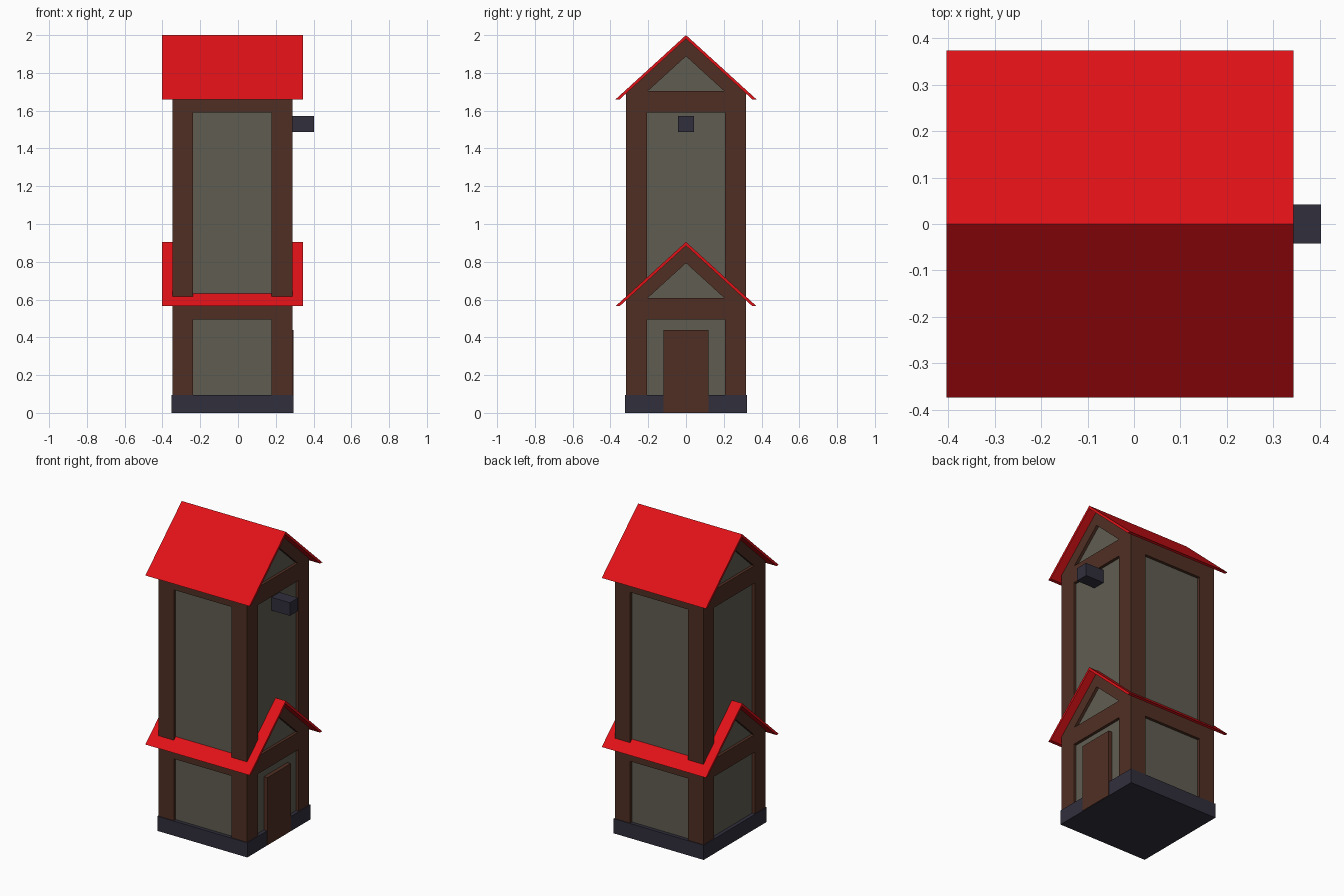
import bpy, bmesh
from math import pi
from mathutils import Matrix, Vector

if "Cube" in bpy.data.objects:
    bpy.data.objects.remove(bpy.data.objects["Cube"])

CX = -0.03            # tower axis in x
HW = 0.3175           # half width over the timber frame
CORE = 0.299          # half width of the recessed plaster
SLOPE = 0.34 / 0.373  # roof pitch
ROOF_T = 0.02         # vertical roof thickness
TO_X = Matrix(((0, 0, 1), (1, 0, 0), (0, 1, 0))).to_4x4()  # profile (y, z) extruded along x


def material(name, rgb):
    m = bpy.data.materials.new(name)
    m.diffuse_color = (*rgb, 1)
    m.use_nodes = True
    m.node_tree.nodes["Principled BSDF"].inputs["Base Color"].default_value = m.diffuse_color
    return m


RED = material("red_tiles", (0.75, 0.006, 0.009))
TIMBER = material("timber", (0.08, 0.028, 0.017))
PLASTER = material("plaster", (0.115, 0.11, 0.083))
STONE = material("dark_stone", (0.03, 0.028, 0.046))


def box(name, lo, hi, mat):
    lo, hi = Vector(lo), Vector(hi)
    bm = bmesh.new()
    bmesh.ops.create_cube(bm, size=1)
    bmesh.ops.scale(bm, vec=hi - lo, verts=bm.verts)
    bmesh.ops.translate(bm, vec=(lo + hi) / 2, verts=bm.verts)
    me = bpy.data.meshes.new(name)
    bm.to_mesh(me)
    bm.free()
    me.materials.append(mat)
    ob = bpy.data.objects.new(name, me)
    bpy.context.collection.objects.link(ob)
    return ob


def plate(name, loops, depth, matrix, mat):
    """Flat outline with holes, extruded by depth about its plane."""
    cu = bpy.data.curves.new(name, 'CURVE')
    cu.dimensions = '2D'
    cu.fill_mode = 'BOTH'
    cu.extrude = depth / 2
    for pts in loops:
        sp = cu.splines.new('POLY')
        sp.points.add(len(pts) - 1)
        for p, (u, v) in zip(sp.points, pts):
            p.co = (u, v, 0, 1)
        sp.use_cyclic_u = True
    tmp = bpy.data.objects.new(name + "_outline", cu)
    bpy.context.collection.objects.link(tmp)
    deps = bpy.context.evaluated_depsgraph_get()
    me = bpy.data.meshes.new_from_object(tmp.evaluated_get(deps))
    bpy.data.objects.remove(tmp)
    bm = bmesh.new()
    bm.from_mesh(me)
    bmesh.ops.remove_doubles(bm, verts=bm.verts, dist=1e-5)
    bmesh.ops.transform(bm, matrix=matrix, verts=bm.verts)
    bmesh.ops.recalc_face_normals(bm, faces=bm.faces)
    bm.to_mesh(me)
    bm.free()
    me.name = name
    me.polygons.foreach_set("use_smooth", [False] * len(me.polygons))
    me.materials.clear()
    me.materials.append(mat)
    ob = bpy.data.objects.new(name, me)
    bpy.context.collection.objects.link(ob)
    return ob


def storey(label, bottom, apex):
    """Timber frames on all four sides plus the gable roof."""
    under = apex - ROOF_T
    eave = under - SLOPE * HW
    w = 0.2075
    top = apex - 0.41
    window = [(-w, bottom + 0.002), (w, bottom + 0.002), (w, top), (-w, top)]
    gable_hole = [(-0.203, apex - 0.297), (0.203, apex - 0.297), (0, apex - 0.112)]
    wall = [(-HW, bottom), (HW, bottom), (HW, eave), (-HW, eave)]
    gable = wall[:3] + [(0, under), wall[3]]
    for i, side in enumerate(("right", "back", "left", "front")):
        loops = [wall, window] if i % 2 else [gable, window, gable_hole]
        m = (Matrix.Translation((CX, 0, 0)) @ Matrix.Rotation(i * pi / 2, 4, 'Z')
             @ Matrix.Translation((HW - 0.015, 0, 0)) @ TO_X)
        plate(f"{label}_frame_{side}", loops, 0.03, m, TIMBER)
    # Roof: chevron with flat-cut eaves
    tip = apex - 0.34
    inner = (under - tip) / SLOPE
    chevron = [(-0.373, tip), (-inner, tip), (0, under), (inner, tip), (0.373, tip), (0, apex)]
    plate(f"{label}_roof", [chevron], 0.746, Matrix.Translation((CX, 0, 0)) @ TO_X, RED)


# Plaster core running the full height
core_top = 2 - ROOF_T - SLOPE * CORE
core = [(-CORE, 0.02), (CORE, 0.02), (CORE, core_top), (0, 2 - ROOF_T), (-CORE, core_top)]
plate("plaster_walls", [core], 2 * CORE, Matrix.Translation((CX, 0, 0)) @ TO_X, PLASTER)

# Two timber storeys with roofs
storey("lower", 0.05, 0.905)
storey("upper", 0.602, 2.0)

# Stone base, door and projecting beam
box("base", (CX - 0.3225, -0.3225, 0), (CX + 0.3225, 0.3225, 0.095), STONE)
box("door", (0.25, -0.12, 0.002), (0.295, 0.12, 0.44), TIMBER)
box("hoist_beam", (0.25, -0.042, 1.487), (0.402, 0.042, 1.572), STONE)
